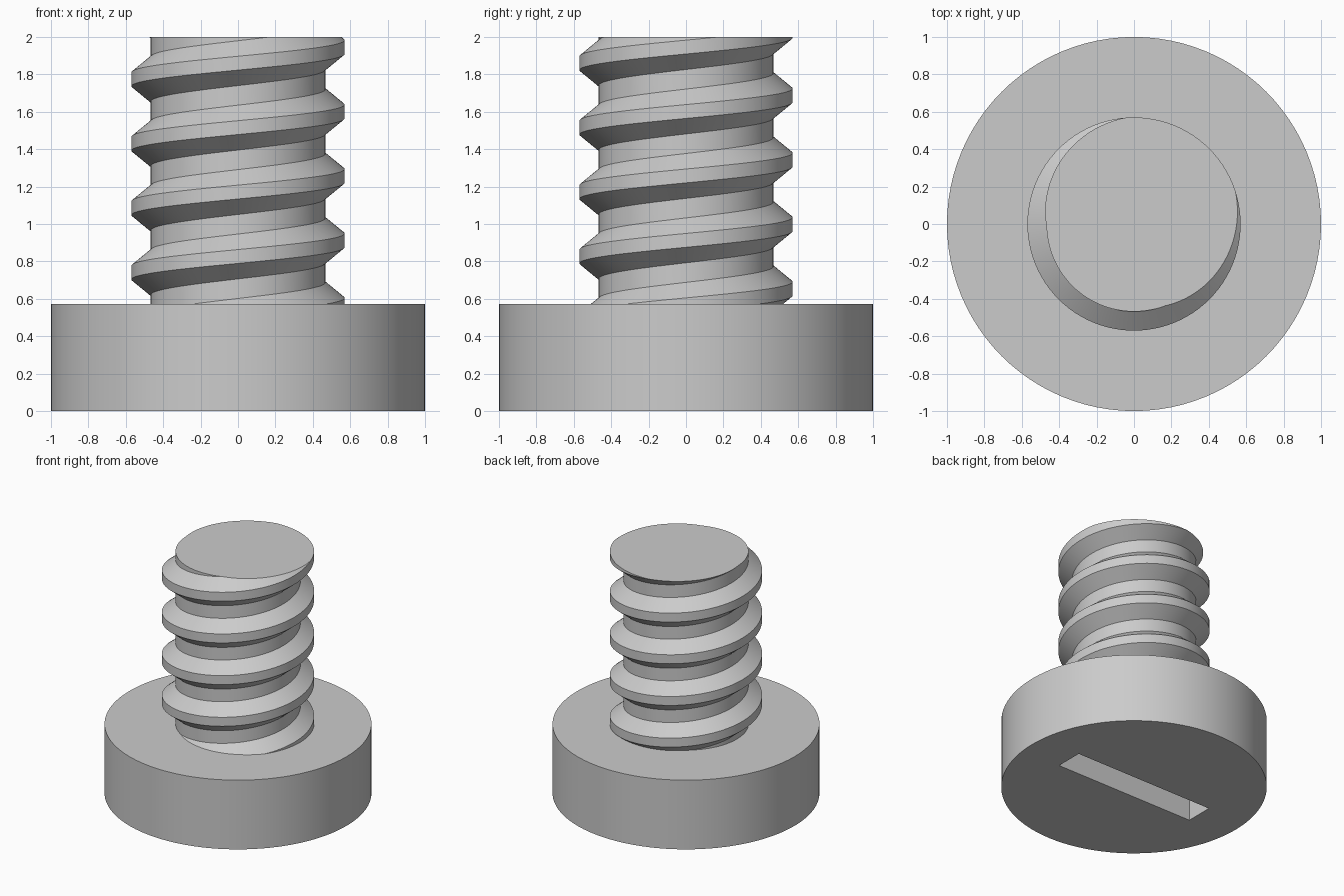
import bpy, bmesh, math

SEGMENTS = 96
HEAD_RADIUS, HEAD_HEIGHT, TOP = 1.0, 0.572, 2.0
ROOT, CREST = 0.468, 0.57
PITCH = 0.3445
CREST_MID = 0.568          # crest height at angle zero

cube = bpy.data.objects.get("Cube")
if cube:
    bpy.data.objects.remove(cube)

steel = bpy.data.materials.new("grey_steel")
steel.use_nodes = True
colour = (0.6, 0.6, 0.6, 1)
steel.diffuse_color = colour
steel.node_tree.nodes["Principled BSDF"].inputs["Base Color"].default_value = colour


def finish(obj):
    bpy.ops.object.select_all(action='DESELECT')
    obj.select_set(True)
    bpy.context.view_layer.objects.active = obj
    bpy.ops.object.shade_smooth_by_angle(angle=math.radians(25))


# Head: a plain disc with a straight driver slot cut into its underside
bpy.ops.mesh.primitive_cylinder_add(vertices=SEGMENTS, radius=HEAD_RADIUS,
                                    depth=HEAD_HEIGHT, location=(0, 0, HEAD_HEIGHT / 2))
head = bpy.context.object
head.name = "head"
head.data.materials.append(steel)

SLOT_DEPTH = 0.29
bpy.ops.mesh.primitive_cube_add(size=1, location=(0, 0, 0))
cutter = bpy.context.object
cutter.name = "slot_cutter"
cutter.scale = (1.28, 0.23, 2 * SLOT_DEPTH)
cutter.hide_render = True

cut = head.modifiers.new("slot", 'BOOLEAN')
cut.operation = 'DIFFERENCE'
cut.solver = 'EXACT'
cut.object = cutter
bpy.context.view_layer.objects.active = head
bpy.ops.object.modifier_apply(modifier=cut.name)
bpy.data.objects.remove(cutter)
finish(head)

# Threaded shank: one thread profile, repeated up each column and twisted into a helix
profile = [(ROOT, -0.12), (CREST, -0.037), (CREST, 0.037), (ROOT, 0.12)]
turns = range(-2, 7)
bm = bmesh.new()
columns = []
for i in range(SEGMENTS):
    angle = math.tau * i / SEGMENTS
    lift = CREST_MID + PITCH * i / SEGMENTS
    columns.append([bm.verts.new((r * math.cos(angle), r * math.sin(angle),
                                  lift + z + PITCH * t))
                    for t in turns for r, z in profile])

rows = len(columns[0])
for i in range(SEGMENTS):
    a, b = columns[i], columns[(i + 1) % SEGMENTS]
    shift = len(profile) if i == SEGMENTS - 1 else 0   # seam climbs one pitch
    for j in range(rows - 1 - shift):
        k = j + shift
        bm.faces.new((a[j], b[k], b[k + 1], a[j + 1]))

# Trim the helix flat at the head and at the tip, then cap both ends
for height, direction in ((HEAD_HEIGHT, -1), (TOP, 1)):
    result = bmesh.ops.bisect_plane(bm, geom=bm.verts[:] + bm.edges[:] + bm.faces[:],
                                    plane_co=(0, 0, height), plane_no=(0, 0, direction),
                                    clear_outer=True)
    rim = [e for e in result["geom_cut"] if isinstance(e, bmesh.types.BMEdge)]
    bmesh.ops.contextual_create(bm, geom=rim)
bmesh.ops.recalc_face_normals(bm, faces=bm.faces[:])

mesh = bpy.data.meshes.new("threaded_shank")
bm.to_mesh(mesh)
bm.free()
mesh.materials.append(steel)
shank = bpy.data.objects.new("threaded_shank", mesh)
bpy.context.collection.objects.link(shank)
finish(shank)
